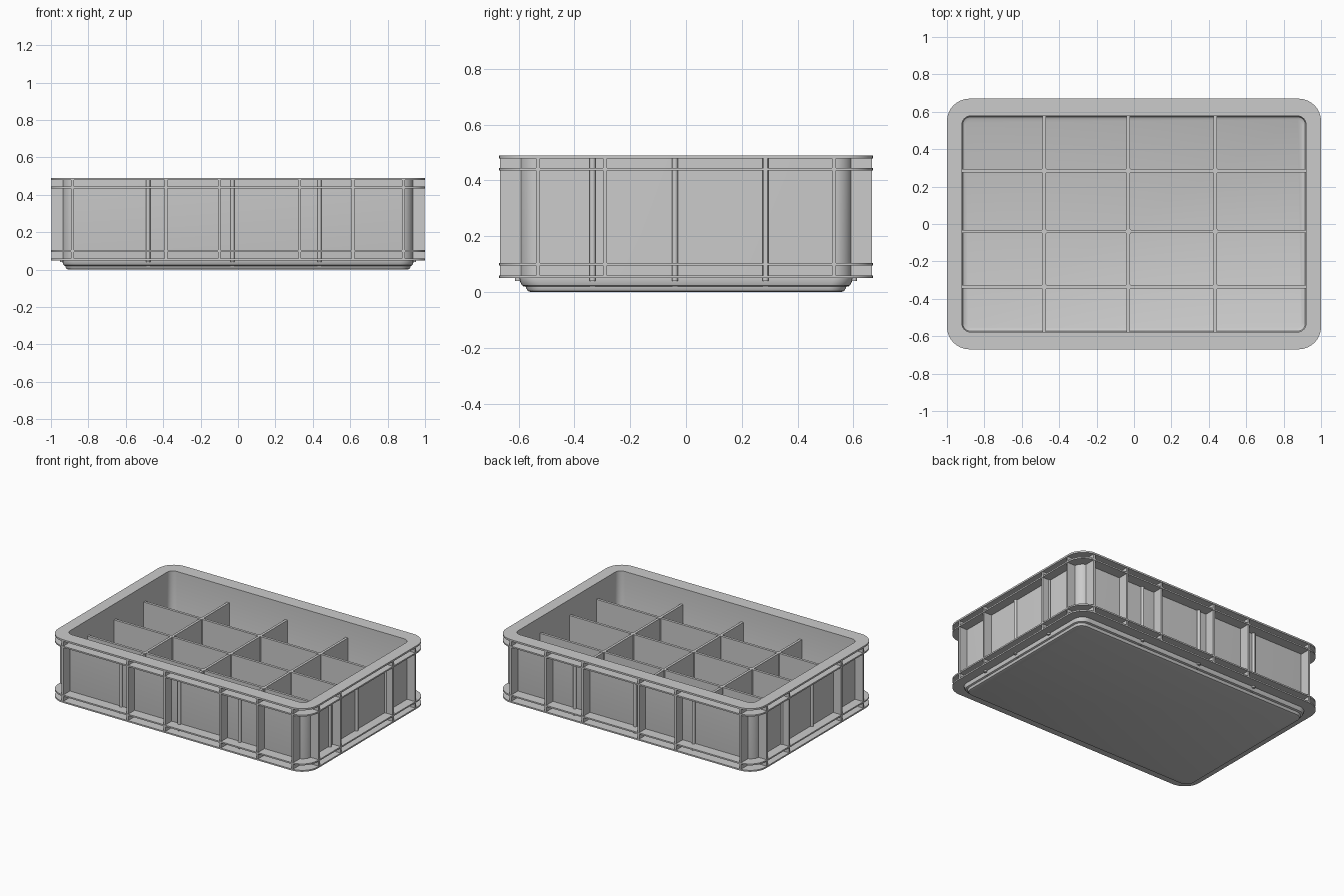
import bpy, bmesh, math

if "Cube" in bpy.data.objects:
    bpy.data.objects.remove(bpy.data.objects["Cube"])

SEG = 8  # segments per rounded corner


def finish(name, bm):
    bmesh.ops.recalc_face_normals(bm, faces=bm.faces)
    me = bpy.data.meshes.new(name)
    bm.to_mesh(me)
    bm.free()
    ob = bpy.data.objects.new(name, me)
    bpy.context.collection.objects.link(ob)
    bpy.context.view_layer.objects.active = ob
    bpy.ops.object.select_all(action='DESELECT')
    ob.select_set(True)
    bpy.ops.object.shade_smooth_by_angle(angle=math.radians(35))
    return ob


def rounded_rect(hx, hy, r):
    pts = []
    for k, (sx, sy) in enumerate([(1, 1), (-1, 1), (-1, -1), (1, -1)]):
        for i in range(SEG + 1):
            a = math.pi / 2 * (k + i / SEG)
            pts.append((sx * (hx - r) + r * math.cos(a), sy * (hy - r) + r * math.sin(a)))
    return pts


def loft(name, rings, closed=False):
    """Skin rounded-rectangle rings (half x, half y, radius, z)."""
    bm = bmesh.new()
    loops = [[bm.verts.new((x, y, z)) for x, y in rounded_rect(hx, hy, r)] for hx, hy, r, z in rings]
    pairs = list(zip(loops, loops[1:]))
    if closed:
        pairs.append((loops[-1], loops[0]))
    for a, b in pairs:
        n = len(a)
        for i in range(n):
            bm.faces.new((a[i], a[(i + 1) % n], b[(i + 1) % n], b[i]))
    if not closed:
        bm.faces.new(loops[0])
        bm.faces.new(loops[-1])
    return finish(name, bm)


def box(name, x0, x1, y0, y1, z0, z1):
    bm = bmesh.new()
    bmesh.ops.create_cube(bm, size=1)
    for v in bm.verts:
        v.co = ((x0 + x1) / 2 + v.co.x * (x1 - x0),
                (y0 + y1) / 2 + v.co.y * (y1 - y0),
                (z0 + z1) / 2 + v.co.z * (z1 - z0))
    return finish(name, bm)


def post(name, x, y, r, z0, z1):
    bm = bmesh.new()
    bmesh.ops.create_cone(bm, cap_ends=True, segments=16, radius1=r, radius2=r, depth=z1 - z0)
    bmesh.ops.translate(bm, verts=bm.verts, vec=(x, y, (z0 + z1) / 2))
    return finish(name, bm)


# Tray shell: stepped foot, outer wall, rim, inner wall and floor
loft("tray_shell", [
    (0.905, 0.555, 0.05, 0.0), (0.917, 0.567, 0.055, 0.004), (0.922, 0.573, 0.06, 0.014),
    (0.922, 0.575, 0.06, 0.02), (0.933, 0.588, 0.07, 0.024), (0.937, 0.594, 0.07, 0.036),
    (0.937, 0.597, 0.07, 0.05), (0.937, 0.597, 0.07, 0.488),
    (0.92, 0.577, 0.045, 0.488), (0.92, 0.577, 0.045, 0.045),
    (0.915, 0.572, 0.04, 0.03), (0.90, 0.558, 0.03, 0.022)])

# Four thin flanges running round the wall
for name, z0, z1 in [("bottom_flange", 0.05, 0.06), ("lower_flange", 0.095, 0.105),
                     ("upper_flange", 0.435, 0.445), ("top_rim", 0.478, 0.49)]:
    ix, iy, ir = (0.92, 0.577, 0.045) if name == "top_rim" else (0.93, 0.59, 0.065)
    loft(name, [(ix, iy, ir, z0), (1.0, 0.67, 0.12, z0),
                (1.0, 0.67, 0.12, z1), (ix, iy, ir, z1)], closed=True)

# Vertical stiffening ribs on all sides
T = 0.007
for s, side in [(-1, "front"), (1, "back")]:
    for x in (-0.885, -0.385, -0.10, 0.33, 0.615, 0.885):
        y0, y1 = sorted((s * 0.588, s * 0.667))
        box(side + "_rib", x - T, x + T, y0, y1, 0.052, 0.484)
for s, side in [(-1, "left"), (1, "right")]:
    for y in (-0.53, -0.29, 0.285, 0.53):
        x0, x1 = sorted((s * 0.925, s * 0.997))
        box(side + "_rib", x0, x1, y - T, y + T, 0.052, 0.484)

# Interior dividers, crossing posts and the slim outer guides at their ends
DX, DY = (-0.48, -0.03, 0.435), (-0.335, -0.04, 0.285)
TOP, D = 0.38, 0.009
for x in DX:
    box("cross_divider", x - D, x + D, -0.585, 0.585, 0.02, TOP)
    for s in (-1, 1):
        post("divider_guide", x, s * 0.602, 0.011, 0.04, 0.484)
for y in DY:
    box("long_divider", -0.928, 0.928, y - D, y + D, 0.02, TOP)
    for s in (-1, 1):
        post("divider_guide", s * 0.942, y, 0.011, 0.04, 0.484)
    for x in DX:
        post("divider_post", x, y, 0.016, 0.02, TOP + 0.001)
